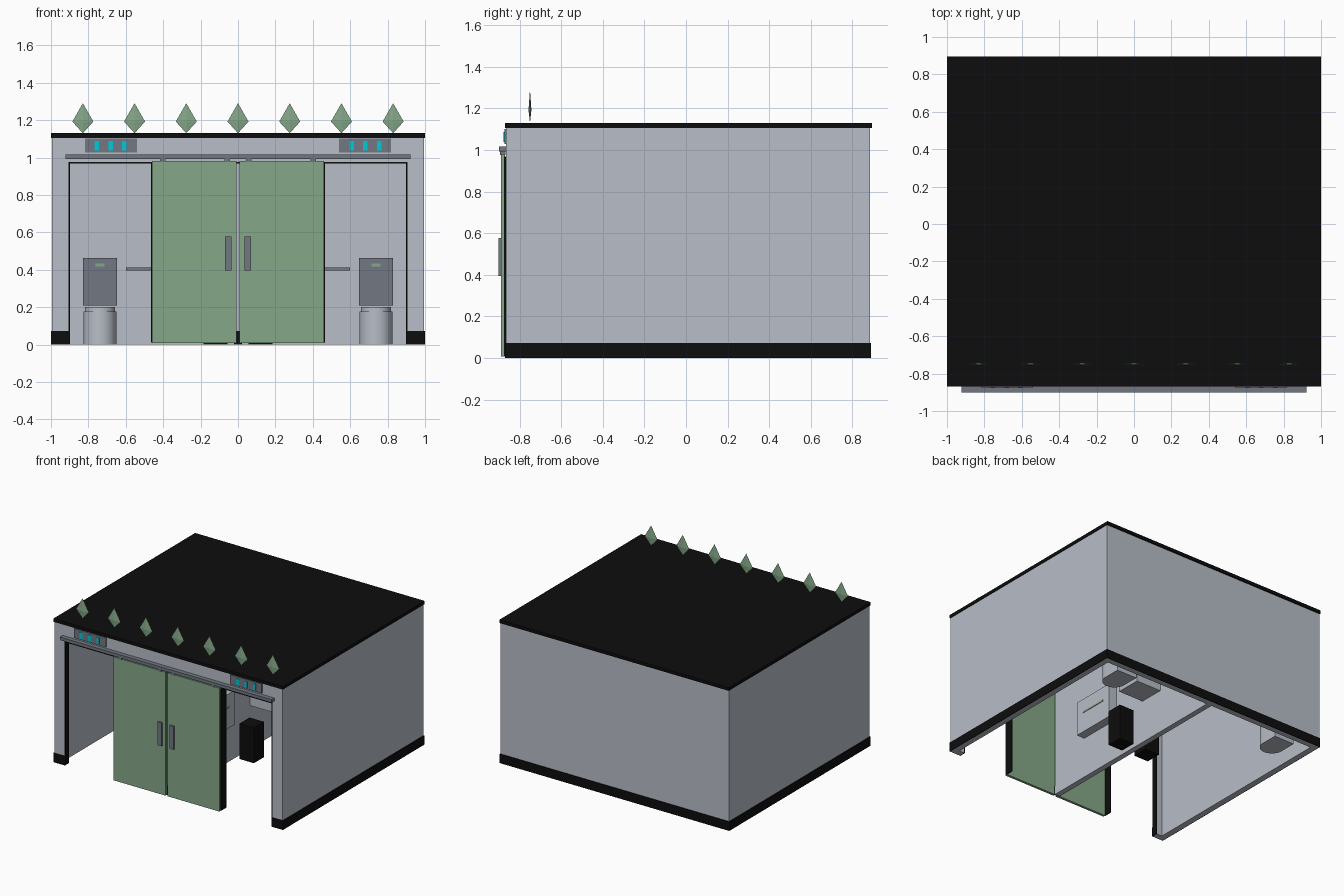
import bpy, bmesh, math

if "Cube" in bpy.data.objects:
    bpy.data.objects.remove(bpy.data.objects["Cube"], do_unlink=True)


def material(name, rgb):
    m = bpy.data.materials.new(name)
    m.use_nodes = True
    m.diffuse_color = (*rgb, 1)
    m.node_tree.nodes["Principled BSDF"].inputs["Base Color"].default_value = (*rgb, 1)
    return m


LIGHT = material("light grey", (0.48, 0.515, 0.575))
GREY = material("steel grey", (0.165, 0.185, 0.225))
GREEN = material("sage green", (0.235, 0.395, 0.25))
BLACK = material("black", (0.004, 0.004, 0.004))
CYAN = material("cyan", (0.0, 0.58, 0.68))


def finish(name, bm, mat):
    bmesh.ops.recalc_face_normals(bm, faces=bm.faces[:])
    mesh = bpy.data.meshes.new(name)
    bm.to_mesh(mesh)
    bm.free()
    mesh.materials.append(mat)
    ob = bpy.data.objects.new(name, mesh)
    bpy.context.collection.objects.link(ob)
    return ob


def box(name, x, y, z, mat):
    """Box from its (low, high) range on each axis."""
    bm = bmesh.new()
    bmesh.ops.create_cube(bm, size=1)
    for v in bm.verts:
        v.co = [r[0] if c < 0 else r[1] for c, r in zip(v.co, (x, y, z))]
    return finish(name, bm, mat)


def pair(name, x, y, z, mat):
    """A box on the left side and its mirror on the right."""
    box("left_" + name, x, y, z, mat)
    box("right_" + name, (-x[1], -x[0]), y, z, mat)


def d_prism(name, cx, half, back, front, z, mat):
    """Upright D-shaped solid, rounded towards the front."""
    arc = [math.pi * i / 20 for i in range(21)]
    pts = [(cx + half, back), (cx - half, back)]
    pts += [(cx - half * math.cos(a), front + half - half * math.sin(a)) for a in arc]
    bm = bmesh.new()
    face = bm.faces.new([bm.verts.new((px, py, z[0])) for px, py in pts])
    top = bmesh.ops.extrude_face_region(bm, geom=[face])["geom"]
    for v in top:
        if isinstance(v, bmesh.types.BMVert):
            v.co.z = z[1]
    ob = finish(name, bm, mat)
    for o in bpy.context.selected_objects:
        o.select_set(False)
    ob.select_set(True)
    bpy.context.view_layer.objects.active = ob
    bpy.ops.object.shade_smooth_by_angle(angle=math.radians(35))


# Shell: walls, lintel, partition, ceiling and roof
pair("wall", (0.95, 0.995), (-0.865, 0.885), (0, 1.105), LIGHT)
box("back_wall", (-0.95, 0.95), (0.84, 0.885), (0, 1.105), LIGHT)
pair("front_jamb", (0.905, 0.95), (-0.865, -0.82), (0, 1.105), LIGHT)
box("lintel", (-0.95, 0.95), (-0.865, -0.82), (0.975, 1.105), LIGHT)
box("partition", (-0.022, 0.022), (-0.855, 0.84), (0, 1.09), LIGHT)
box("ceiling", (-0.95, 0.95), (-0.82, 0.84), (1.09, 1.105), LIGHT)
box("roof", (-1, 1), (-0.87, 0.895), (1.105, 1.13), BLACK)

# Black skirting and opening trim
pair("skirting", (0.995, 1), (-0.87, 0.89), (0, 0.072), BLACK)
box("back_skirting", (-1, 1), (0.885, 0.89), (0, 0.072), BLACK)
pair("jamb_skirting", (0.9, 0.995), (-0.87, -0.865), (0, 0.072), BLACK)
box("partition_skirting", (-0.022, 0.022), (-0.86, -0.855), (0, 0.072), BLACK)
pair("opening_trim", (0.899, 0.905), (-0.865, -0.82), (0, 0.975), BLACK)
box("top_trim", (-0.899, 0.899), (-0.865, -0.82), (0.968, 0.975), BLACK)
pair("door_seal", (0.458, 0.465), (-0.875, -0.81), (0.01, 0.968), BLACK)

# Sliding doors on their rail
pair("door", (0.009, 0.46), (-0.889, -0.869), (0.008, 0.98), GREEN)
pair("handle", (0.034, 0.07), (-0.902, -0.889), (0.395, 0.578), GREY)
box("door_rail", (-0.922, 0.922), (-0.9, -0.865), (0.993, 1.017), GREY)
for x in (0.058, 0.402):
    pair("hanger", (x - 0.014, x + 0.014), (-0.893, -0.868), (0.975, 0.995), GREY)

# Indicator signs with three lit windows each
pair("sign", (0.54, 0.817), (-0.873, -0.865), (1.028, 1.102), GREY)
for x in (0.608, 0.68, 0.754):
    pair("sign_light", (x - 0.012, x + 0.012), (-0.876, -0.873), (1.038, 1.087), CYAN)

# Row of thin kite-shaped spikes on the roof
for i in range(7):
    cx = (i - 3) * 0.2765
    bm = bmesh.new()
    ring = [bm.verts.new((cx + dx, -0.75 + dy, 1.192))
            for dx, dy in ((0.056, 0), (0, 0.007), (-0.056, 0), (0, -0.007))]
    for tip_z in (1.13, 1.29):
        tip = bm.verts.new((cx, -0.75, tip_z))
        for k in range(4):
            bm.faces.new((ring[k], ring[(k + 1) % 4], tip))
    finish("roof_spike_%d" % (i + 1), bm, GREEN)

# Toilets
for side, cx in (("left", 0.738), ("right", -0.738)):
    d_prism(side + "_toilet_bowl", cx, 0.088, 0.8, 0.575, (0, 0.178), LIGHT)
    d_prism(side + "_toilet_seat", cx, 0.08, 0.79, 0.582, (0.178, 0.2), LIGHT)
pair("toilet_tank", (0.646, 0.83), (0.77, 0.84), (0.21, 0.463), GREY)
pair("flush_plate", (0.714, 0.762), (0.765, 0.77), (0.416, 0.432), GREEN)

# Fittings in each room
pair("grab_bar", (0.3, 0.598), (0.79, 0.81), (0.395, 0.413), GREY)
pair("grab_bar_mount", (0.3, 0.33), (0.81, 0.84), (0.395, 0.413), GREY)
pair("sink", (0.022, 0.24), (0.12, 0.32), (0.34, 0.42), LIGHT)
pair("changing_table", (0.022, 0.09), (-0.53, -0.17), (0.32, 0.59), LIGHT)
pair("changing_table_stripe", (0.09, 0.094), (-0.46, -0.24), (0.475, 0.488), GREEN)
pair("waste_bin", (0.057, 0.184), (-0.065, 0.062), (0, 0.278), BLACK)
